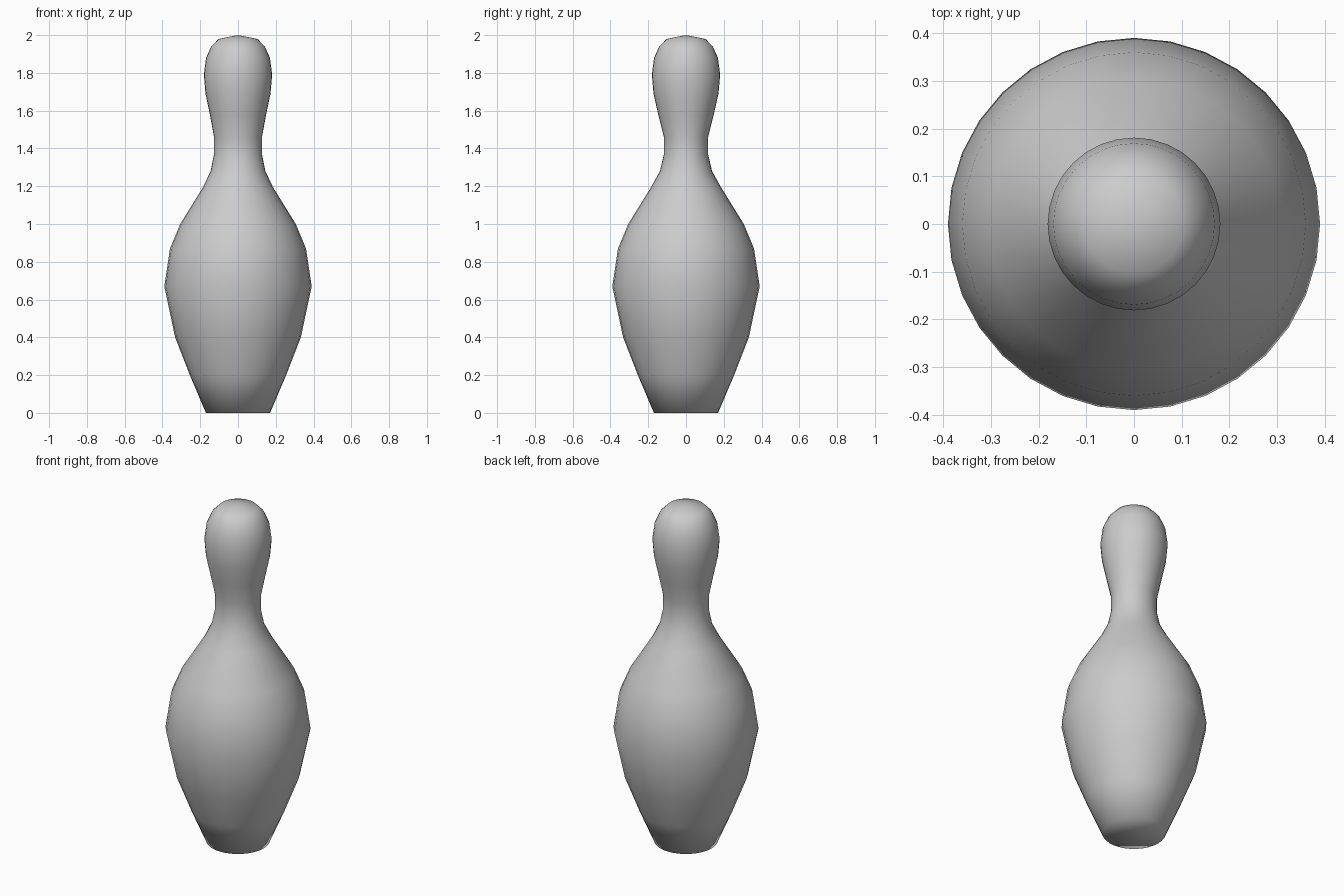
import bpy, bmesh
from math import cos, sin, tau

if "Cube" in bpy.data.objects:
    bpy.data.objects.remove(bpy.data.objects["Cube"])

SIDES = 32

# Lathe profile: radius across x, radius across y, height
profile = [
    (0.17, 0.17, 0.0), (0.255, 0.255, 0.20), (0.333, 0.333, 0.40),
    (0.39, 0.39, 0.67), (0.36, 0.36, 0.87), (0.306, 0.306, 1.0),
    (0.185, 0.185, 1.195), (0.145, 0.138, 1.28), (0.127, 0.117, 1.37),
    (0.127, 0.117, 1.46), (0.148, 0.146, 1.575), (0.172, 0.172, 1.69),
    (0.181, 0.181, 1.79), (0.169, 0.169, 1.88), (0.142, 0.142, 1.94),
    (0.103, 0.103, 1.98),
]

bm = bmesh.new()

# Rings of the turned body
rings = [[bm.verts.new((rx * cos(tau * i / SIDES), ry * sin(tau * i / SIDES), z))
          for i in range(SIDES)] for rx, ry, z in profile]
for low, high in zip(rings, rings[1:]):
    for i in range(SIDES):
        j = (i + 1) % SIDES
        bm.faces.new((low[i], low[j], high[j], high[i]))

# Flat base and rounded crown
bm.faces.new(rings[0][::-1])
tip = bm.verts.new((0, 0, 2.0))
for i in range(SIDES):
    bm.faces.new((rings[-1][i], rings[-1][(i + 1) % SIDES], tip))

for face in bm.faces:
    face.smooth = True

mesh = bpy.data.meshes.new("bowling_pin")
bm.to_mesh(mesh)
bm.free()
pin = bpy.data.objects.new("bowling_pin", mesh)
bpy.context.collection.objects.link(pin)
